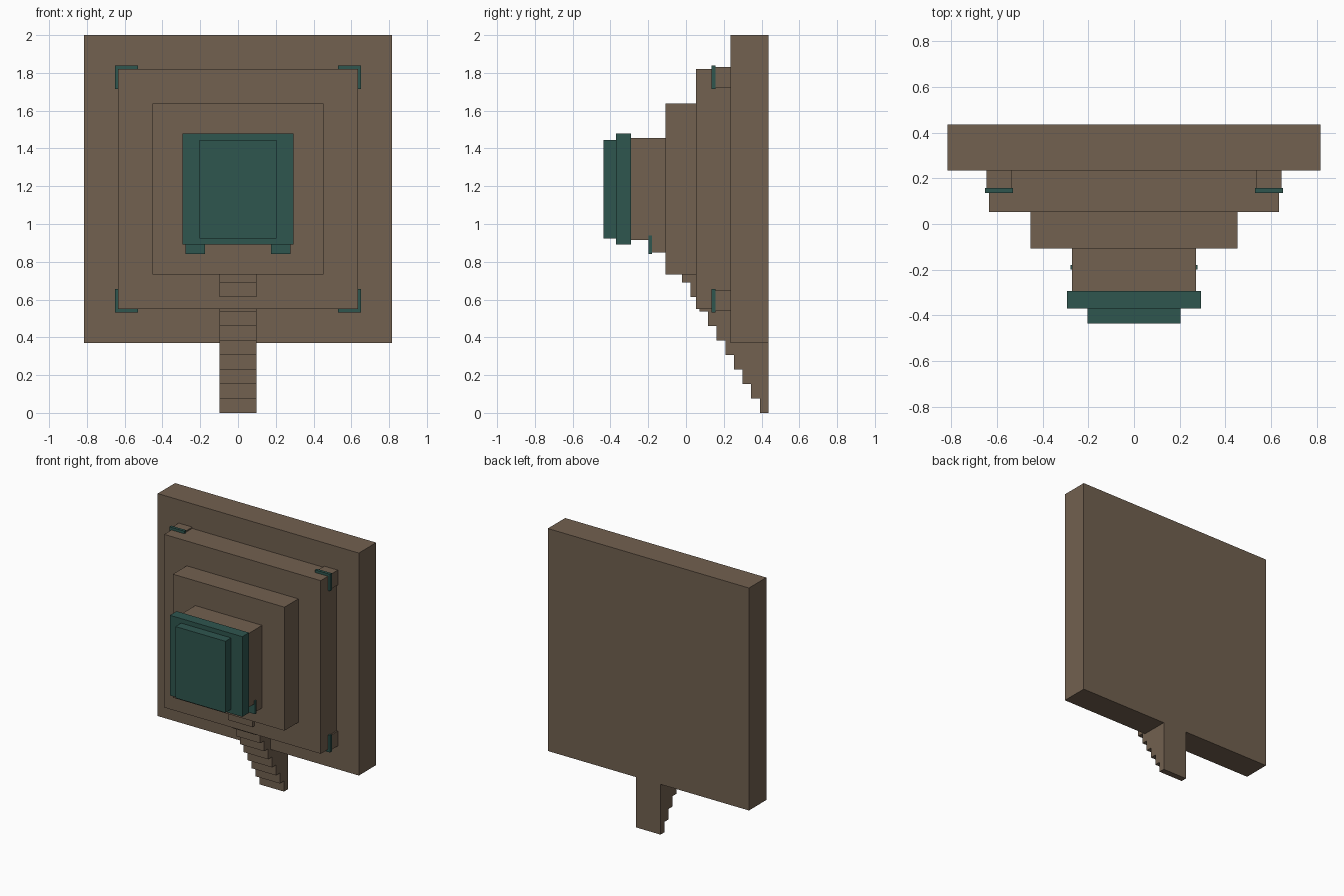
import bpy, bmesh

if "Cube" in bpy.data.objects:
    bpy.data.objects.remove(bpy.data.objects["Cube"])


def material(name, rgb):
    m = bpy.data.materials.new(name)
    m.diffuse_color = (*rgb, 1)
    m.use_nodes = True
    m.node_tree.nodes["Principled BSDF"].inputs["Base Color"].default_value = m.diffuse_color
    return m


STONE = material("brown_stone", (0.168, 0.119, 0.080))
TEAL = material("teal_trim", (0.028, 0.093, 0.078))


def finish(name, bm, mat):
    bmesh.ops.recalc_face_normals(bm, faces=bm.faces)
    me = bpy.data.meshes.new(name)
    bm.to_mesh(me)
    bm.free()
    me.materials.append(mat)
    ob = bpy.data.objects.new(name, me)
    bpy.context.collection.objects.link(ob)
    return ob


def box(name, x, y, z, mat):
    bm = bmesh.new()
    bmesh.ops.create_cube(bm, size=1)
    for v in bm.verts:
        for i, (lo, hi) in enumerate((x, y, z)):
            v.co[i] = lo if v.co[i] < 0 else hi
    return finish(name, bm, mat)


def mirrored_box(name, x, y, z, mat):
    for side, s in (("right", 1), ("left", -1)):
        box(f"{name}_{side}", sorted((s * x[0], s * x[1])), y, z, mat)


# Square tiers stacked towards the front, then the teal cap
CZ = 1.185
for name, half, y, mat in (
    ("base_tier", 0.816, (0.235, 0.436), STONE),
    ("second_tier", 0.635, (0.052, 0.235), STONE),
    ("third_tier", 0.453, (-0.108, 0.052), STONE),
    ("shrine_tier", 0.271, (-0.292, -0.108), STONE),
    ("cap_slab", 0.294, (-0.37, -0.292), TEAL),
):
    box(name, (-half, half), y, (CZ - half, CZ + half), mat)
box("cap_top", (-0.203, 0.203), (-0.436, -0.37), (0.922, 1.446), TEAL)

# Corner posts of the second tier with teal collars
for level, s in (("upper", 1), ("lower", -1)):
    def span(a, b):
        return sorted((CZ + s * a, CZ + s * b))
    mirrored_box(f"corner_post_{level}", (0.536, 0.645), (0.146, 0.235), span(0.536, 0.645), STONE)
    mirrored_box(f"corner_collar_{level}", (0.53, 0.652), (0.136, 0.157), span(0.53, 0.654), TEAL)

# Small posts below the shrine
mirrored_box("shrine_post", (0.185, 0.271), (-0.19, -0.108), (0.85, 0.93), STONE)
mirrored_box("shrine_collar", (0.176, 0.278), (-0.199, -0.18), (0.84, 0.938), TEAL)

# Staircase: stepped side profile extruded across x
STEPS, RISE, RUN = 10, 0.0766, 0.0458
profile = [(0.436, 0)]
for i in range(STEPS):
    y = 0.391 - i * RUN
    profile += [(y, i * RISE), (y, (i + 1) * RISE)]
profile.append((0.436, STEPS * RISE))
bm = bmesh.new()
face = bm.faces.new([bm.verts.new((-0.099, y, z)) for y, z in profile])
ext = bmesh.ops.extrude_face_region(bm, geom=[face])
bmesh.ops.translate(bm, vec=(0.198, 0, 0),
                    verts=[g for g in ext["geom"] if isinstance(g, bmesh.types.BMVert)])
if not all(e.is_manifold for e in bm.edges):
    bm.faces.new([v for v in face.verts])
# The upper end stays buried inside the tiers
finish("staircase", bm, STONE)
